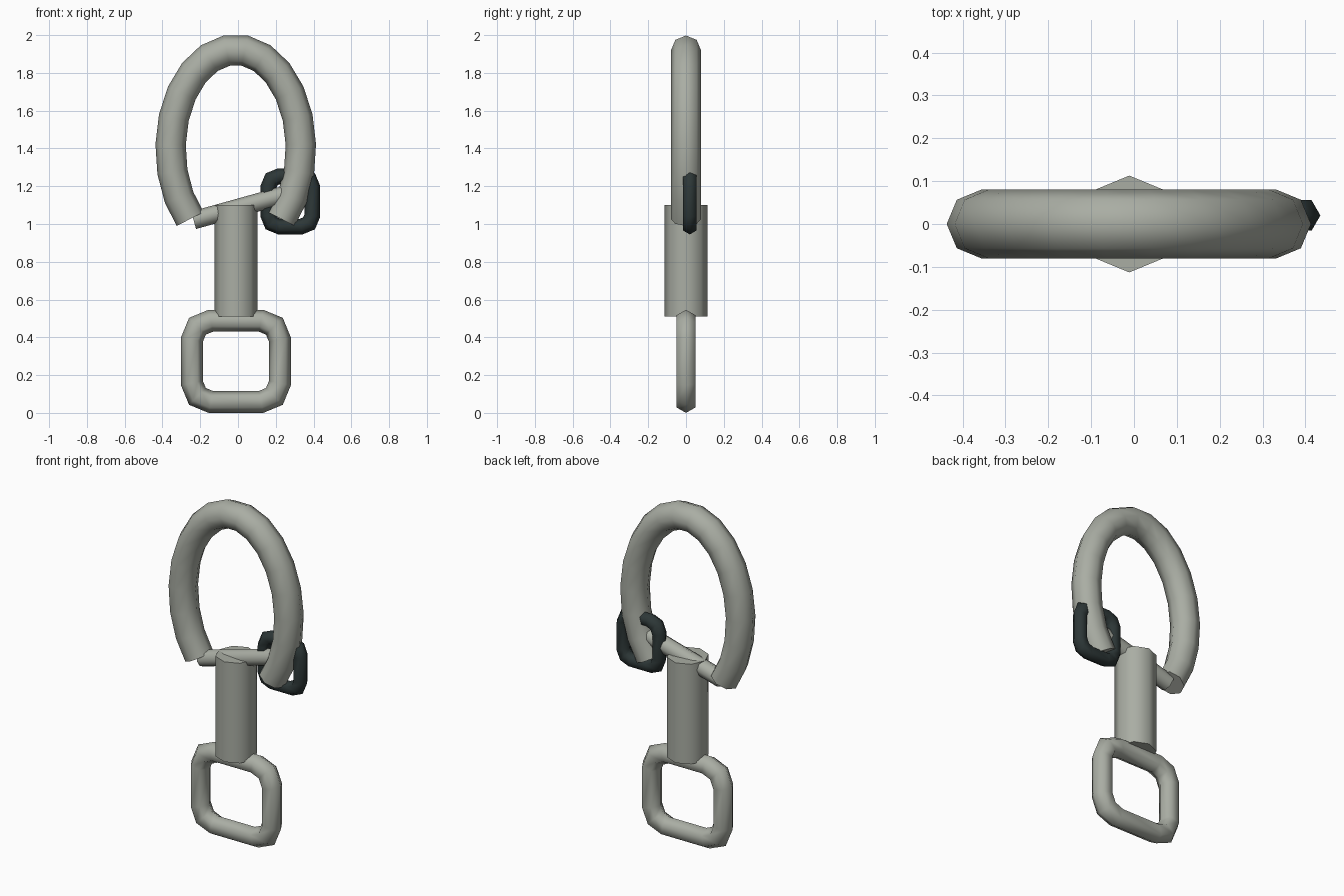
import bpy, bmesh, math
from mathutils import Vector

if "Cube" in bpy.data.objects:
    bpy.data.objects.remove(bpy.data.objects["Cube"])


def material(name, rgb):
    m = bpy.data.materials.new(name)
    m.diffuse_color = (*rgb, 1)
    m.use_nodes = True
    m.node_tree.nodes["Principled BSDF"].inputs["Base Color"].default_value = m.diffuse_color
    return m


steel = material("grey steel", (0.40, 0.42, 0.37))
black = material("dark iron", (0.026, 0.038, 0.038))


def sweep(name, points, radius, sides, mat, closed=False, y=0.0):
    """Tube along a path in the xz plane, mitred at every bend."""
    pts = [Vector((x, y, z)) for x, z in points]
    n = len(pts)
    bm = bmesh.new()
    rings = []
    for i, p in enumerate(pts):
        a = pts[i - 1] if (closed or i > 0) else p
        b = pts[(i + 1) % n] if (closed or i < n - 1) else p
        d1 = (p - a).normalized() if a != p else (b - p).normalized()
        d2 = (b - p).normalized() if b != p else d1
        t = (d1 + d2).normalized()
        miter = 1 / max(0.5, t.dot(d1))
        side = Vector((t.z, 0, -t.x)) * miter
        rings.append([bm.verts.new(p + side * radius * math.cos(k * math.tau / sides)
                                   + Vector((0, radius * math.sin(k * math.tau / sides), 0)))
                      for k in range(sides)])
    for i in range(n if closed else n - 1):
        r, s = rings[i], rings[(i + 1) % n]
        for k in range(sides):
            j = (k + 1) % sides
            bm.faces.new((r[k], r[j], s[j], s[k]))
    if not closed:
        bm.faces.new(rings[0])
        bm.faces.new(rings[-1])
    bmesh.ops.recalc_face_normals(bm, faces=bm.faces)
    me = bpy.data.meshes.new(name)
    bm.to_mesh(me)
    bm.free()
    me.materials.append(mat)
    ob = bpy.data.objects.new(name, me)
    bpy.context.collection.objects.link(ob)
    bpy.ops.object.select_all(action='DESELECT')
    ob.select_set(True)
    bpy.context.view_layer.objects.active = ob
    bpy.ops.object.shade_smooth_by_angle(angle=math.radians(65))
    return ob


def rounded_rect(cx, cz, hx, hz, r, seg=2):
    pts = []
    for q, (sx, sz) in enumerate(((1, 1), (-1, 1), (-1, -1), (1, -1))):
        for i in range(seg + 1):
            a = math.radians(90 * (q + i / seg))
            pts.append((cx + sx * (hx - r) + r * math.cos(a),
                        cz + sz * (hz - r) + r * math.sin(a)))
    return pts


# big open hook: elliptical arc, open at the bottom
SEG = 17
arc = [math.radians(-45.6 + 271.2 * i / SEG) for i in range(SEG + 1)]
sweep("hook", [(-0.012 + 0.345 * math.cos(a), 1.40 + 0.523 * math.sin(a)) for a in arc],
      0.08, 8, steel)

# slanted bar closing the hook
sweep("gate_bar", [(-0.235, 1.02), (0.25, 1.155)], 0.048, 8, steel)

# swivel barrel
sweep("swivel_barrel", [(-0.011, 0.51), (-0.011, 1.10)], 0.113, 8, steel)

# strap loop below and small dark thumb loop on the side
sweep("strap_loop", rounded_rect(-0.011, 0.273, 0.233, 0.215, 0.10), 0.058, 6, steel, True)
sweep("thumb_loop", rounded_rect(0.277, 1.12, 0.117, 0.134, 0.06), 0.041, 6, black, True, 0.02)
